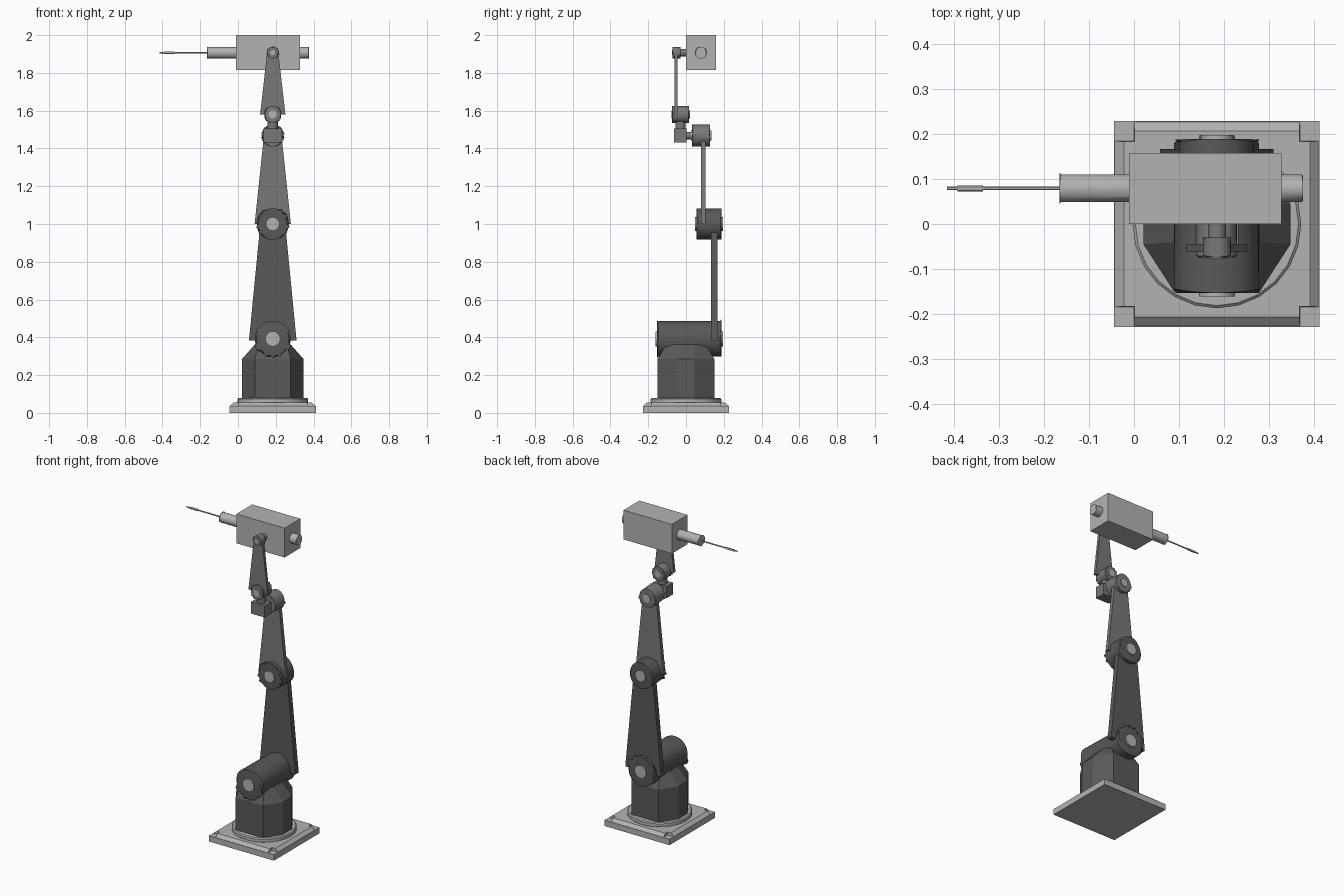
import bpy, bmesh, math
from mathutils import Vector

if "Cube" in bpy.data.objects:
    bpy.data.objects.remove(bpy.data.objects["Cube"])

CX = 0.184  # arm axis in x


def mat(name, v):
    m = bpy.data.materials.new(name)
    m.diffuse_color = (v, v, v, 1)
    m.use_nodes = True
    m.node_tree.nodes["Principled BSDF"].inputs["Base Color"].default_value = m.diffuse_color
    return m


DARK, MID, LIGHT = mat("dark_grey", 0.10), mat("mid_grey", 0.19), mat("light_grey", 0.45)


def finish(name, bm, m, bevel=0, smooth=False):
    if bevel:
        edges = [e for e in bm.edges if e.calc_face_angle(0) > math.radians(40)]
        bmesh.ops.bevel(bm, geom=edges, offset=bevel, segments=1, affect='EDGES')
    bmesh.ops.recalc_face_normals(bm, faces=bm.faces)
    me = bpy.data.meshes.new(name)
    bm.to_mesh(me)
    bm.free()
    me.materials.append(m)
    ob = bpy.data.objects.new(name, me)
    bpy.context.collection.objects.link(ob)
    if smooth:
        bpy.ops.object.select_all(action='DESELECT')
        ob.select_set(True)
        bpy.context.view_layer.objects.active = ob
        bpy.ops.object.shade_smooth_by_angle(angle=math.radians(30))
    return ob


def loft(name, rings, m, bevel=0):
    """Closed solid through rings of 3D points with equal counts."""
    bm = bmesh.new()
    vs = [[bm.verts.new(p) for p in r] for r in rings]
    n = len(vs[0])
    for a, b in zip(vs, vs[1:]):
        for i in range(n):
            j = (i + 1) % n
            bm.faces.new((a[i], a[j], b[j], b[i]))
    bm.faces.new(vs[0][::-1])
    bm.faces.new(vs[-1])
    return finish(name, bm, m, bevel)


def box(name, x0, x1, y0, y1, z0, z1, m, bevel=0):
    ring = lambda z: [(x0, y0, z), (x1, y0, z), (x1, y1, z), (x0, y1, z)]
    return loft(name, [ring(z0), ring(z1)], m, bevel)


def cyl(name, axis, a, b, c, r, m, bevel=0, seg=32):
    """Cylinder along an axis from a to b; c is a point on the axis line."""
    bm = bmesh.new()
    bmesh.ops.create_cone(bm, cap_ends=True, segments=seg, radius1=r, radius2=r, depth=b - a)
    k = 'XYZ'.index(axis)
    p = Vector(c)
    p[k] = (a + b) / 2
    rot = Vector((0, 0, 1)).rotation_difference(Vector([float(i == k) for i in range(3)]))
    for v in bm.verts:
        v.co = rot @ v.co + p
    return finish(name, bm, m, bevel, True)


def joint(name, y0, y1, z, r, m, pin, ext=0.008):
    cyl(name, 'Y', y0, y1, (CX, 0, z), r, m, r * 0.09)
    cyl(name + "_pin", 'Y', y0 - ext, y1 + ext, (CX, 0, z), pin, LIGHT)


def link(name, y0, y1, z0, z1, w0, w1, m, bevel):
    """Tapered flat arm plate."""
    ring = lambda y: [(CX - w0, y, z0), (CX + w0, y, z0), (CX + w1, y, z1), (CX - w1, y, z1)]
    return loft(name, [ring(y0), ring(y1)], m, bevel)


# Base plate with raised, sloped cross leaving corner bolt pockets
box("base_plate", CX - 0.228, CX + 0.228, -0.228, 0.228, 0, 0.037, LIGHT)


def cross(e, n, z):
    pts = []
    for sx, sy in ((1, 1), (-1, 1), (-1, -1), (1, -1)):
        c = [(sx * e, sy * n), (sx * n, sy * n), (sx * n, sy * e)]
        pts += c if sx * sy > 0 else c[::-1]
    return [(CX + x, y, z) for x, y in pts]


loft("base_cross", [cross(0.228, 0.184, 0.036), cross(0.206, 0.183, 0.055)], LIGHT)
cyl("base_flange", 'Z', 0.05, 0.08, (CX, 0, 0), 0.187, LIGHT, 0.006, 24)


# Turret: octagonal block with chamfered shoulders
def octo(a, b, c, d, z):
    q = [(a, b), (c, d), (-c, d), (-a, b), (-a, -b), (-c, -d), (c, -d), (a, -b)]
    return [(CX + x, y, z) for x, y in q]


loft("turret", [octo(0.163, 0.045, 0.095, 0.15, z) for z in (0.078, 0.285)]
     + [octo(0.095, 0.04, 0.075, 0.105, 0.362)], DARK)

# Lower arm
joint("shoulder", -0.153, 0.188, 0.392, 0.094, DARK, 0.04)
link("lower_arm", 0.133, 0.166, 0.382, 1.0, 0.126, 0.066, DARK, 0.007)

# Upper arm
joint("elbow", 0.055, 0.189, 1.0, 0.083, DARK, 0.036)
link("upper_arm", 0.08, 0.104, 1.0, 1.465, 0.096, 0.047, MID, 0.005)

# Wrist
joint("wrist", 0.032, 0.128, 1.468, 0.058, MID, 0.026, 0.006)
cyl("wrist_shaft", 'Y', -0.01, 0.04, (CX, 0, 1.468), 0.02, MID)
box("wrist_block", CX - 0.048, CX + 0.048, -0.064, 0.003, 1.432, 1.506, MID, 0.009)
cyl("wrist_neck", 'Z', 1.49, 1.56, (CX, -0.029, 0), 0.027, MID)
joint("wrist_upper_joint", -0.074, 0.017, 1.58, 0.045, MID, 0.022, 0.003)

# Forearm
link("forearm", -0.062, -0.044, 1.58, 1.905, 0.067, 0.03, MID, 0.004)
joint("head_joint", -0.072, -0.03, 1.907, 0.031, MID, 0.013, 0.003)
cyl("head_shaft", 'Y', -0.04, 0.01, (CX, 0, 1.907), 0.02, MID)

# Tool head
H = (0, 0.079, 1.907)
box("tool_housing", -0.011, 0.327, 0.0, 0.158, 1.814, 2.0, LIGHT, 0.018)
cyl("tool_barrel", 'X', -0.165, 0.0, H, 0.031, LIGHT, 0.003)
cyl("rear_stub", 'X', 0.31, 0.375, H, 0.031, LIGHT, 0.003)
cyl("tool_rod", 'X', -0.415, -0.16, H, 0.004, LIGHT, 0, 12)
cyl("tool_tip_sleeve", 'X', -0.392, -0.335, H, 0.0065, LIGHT, 0, 12)
